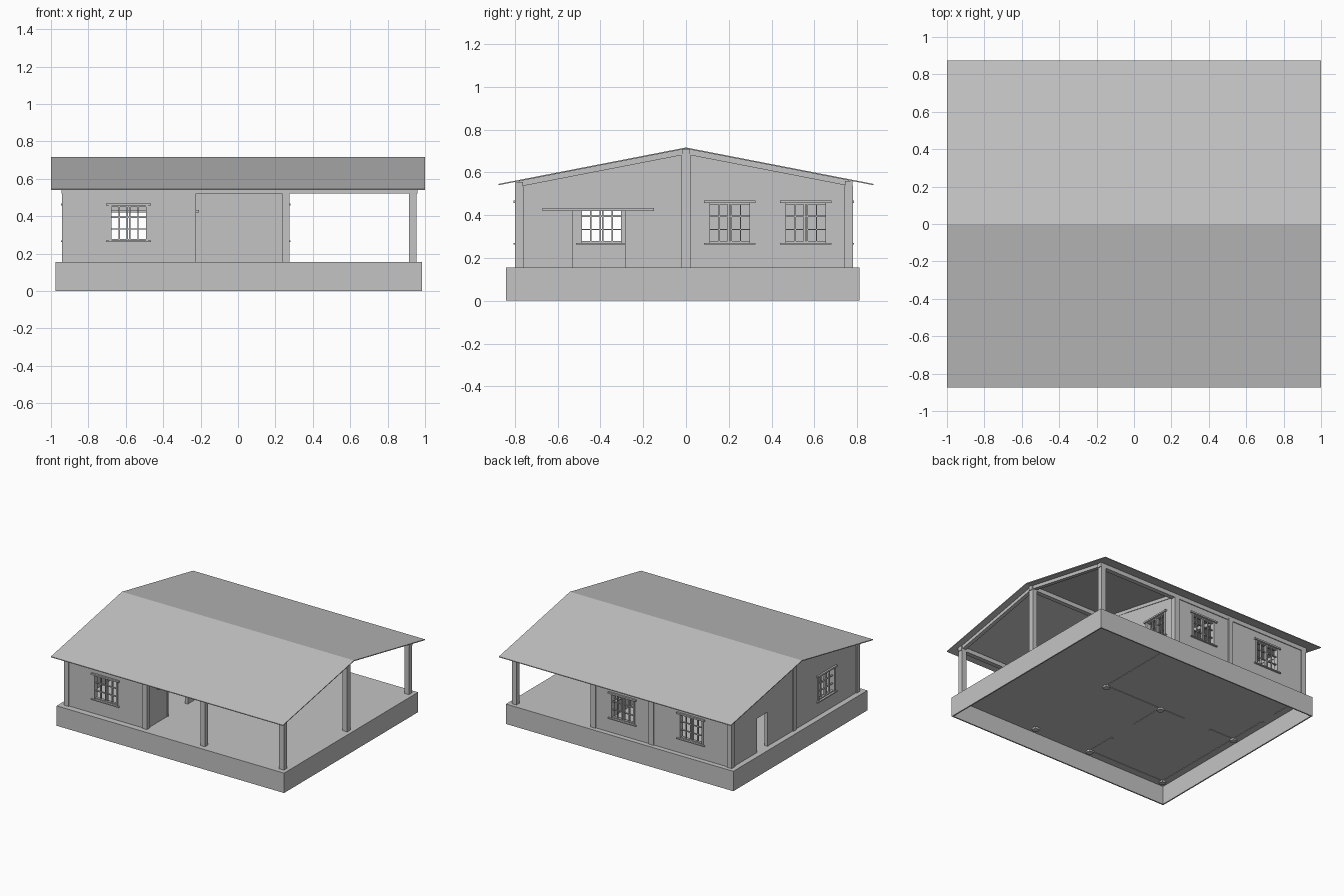
import bpy, bmesh
from mathutils import Vector

if "Cube" in bpy.data.objects:
    bpy.data.objects.remove(bpy.data.objects["Cube"])

grey = bpy.data.materials.new("plain_grey")
grey.use_nodes = True
grey.diffuse_color = (0.55, 0.55, 0.55, 1)
grey.node_tree.nodes["Principled BSDF"].inputs["Base Color"].default_value = (0.55, 0.55, 0.55, 1)

POST_X = (-0.92, -0.245, 0.255, 0.935)
FRONT, BACK = -0.78, 0.76
POST_Y = (FRONT, 0, BACK)
FLOOR = 0.155
RIDGE, SLOPE = 0.716, 0.194


def roof_z(y):
    return RIDGE - SLOPE * abs(y)


def finish(name, bm):
    bmesh.ops.recalc_face_normals(bm, faces=bm.faces)
    mesh = bpy.data.meshes.new(name)
    bm.to_mesh(mesh)
    bm.free()
    mesh.materials.append(grey)
    obj = bpy.data.objects.new(name, mesh)
    bpy.context.collection.objects.link(obj)
    return obj


def prism(bm, outline, offset):
    """Extrude a flat outline along an offset."""
    face = bm.faces.new([bm.verts.new(p) for p in outline])
    new = bmesh.ops.extrude_face_region(bm, geom=[face])["geom"]
    bmesh.ops.translate(bm, vec=Vector(offset),
                        verts=[v for v in new if isinstance(v, bmesh.types.BMVert)])


def box(bm, x0, x1, y0, y1, z0, z1):
    prism(bm, [(x0, y0, z0), (x1, y0, z0), (x1, y1, z0), (x0, y1, z0)], (0, 0, z1 - z0))


def slab(bm, axis, at, half, u0, u1, z0, z1):
    """Box lying in a wall plane: u runs along the given axis."""
    if axis == "x":
        box(bm, u0, u1, at - half, at + half, z0, z1)
    else:
        box(bm, at - half, at + half, u0, u1, z0, z1)


def wall(name, axis, at, u0, u1, openings=()):
    """Wall panel up to the roof; openings are (start, end, bottom, top)."""
    bm = bmesh.new()
    half = 0.012

    def piece(a, b, z0, z1=None):
        if axis == "x":
            box(bm, a, b, at - half, at + half, z0, z1 or roof_z(at) - 0.012)
        else:
            za, zb = (z1, z1) if z1 else (roof_z(a) - 0.01, roof_z(b) - 0.01)
            x = at - half
            prism(bm, [(x, a, z0), (x, b, z0), (x, b, zb), (x, a, za)], (2 * half, 0, 0))

    base = FLOOR - 0.013
    cursor = u0
    for a, b, low, high in openings:
        piece(cursor, a, base)
        piece(a, b, high)
        if low > FLOOR:
            piece(a, b, base, low)
        cursor = b
    piece(cursor, u1, base)
    finish(name, bm)


WIN_LOW, WIN_HIGH, DOOR_TOP = 0.27, 0.457, 0.42


def gap(c):
    return (c - 0.105, c + 0.105, WIN_LOW, WIN_HIGH)


def window(name, axis, at, c):
    """Two casements of two by three panes with head and sill boards."""
    bm = bmesh.new()
    for s in (-1, 1):
        slab(bm, axis, at, 0.018, *sorted((c + s * 0.105, c + s * 0.092)), WIN_LOW, WIN_HIGH)
        slab(bm, axis, at, 0.010, *sorted((c + s * 0.002, c + s * 0.010)), WIN_LOW, WIN_HIGH)
        slab(bm, axis, at, 0.006, c + s * 0.05 - 0.003, c + s * 0.05 + 0.003, WIN_LOW, WIN_HIGH)
    for i in (1, 2):
        z = WIN_LOW + i * (WIN_HIGH - WIN_LOW) / 3
        slab(bm, axis, at, 0.006, c - 0.1, c + 0.1, z - 0.003, z + 0.003)
    for z in (WIN_LOW, WIN_HIGH - 0.008):
        slab(bm, axis, at, 0.010, c - 0.1, c + 0.1, z, z + 0.008)
    slab(bm, axis, at, 0.026, c - 0.12, c + 0.12, WIN_HIGH, WIN_HIGH + 0.012)
    slab(bm, axis, at, 0.026, c - 0.12, c + 0.12, WIN_LOW - 0.008, WIN_LOW)
    finish(name, bm)


# Foundation: open-bottomed skirt with a thin deck
bm = bmesh.new()
X0, X1, Y0, Y1, T = -0.975, 0.985, -0.84, 0.81, 0.01
box(bm, X0, X1, Y0, Y1, FLOOR - T, FLOOR)
for y in (Y0, Y1 - T):
    box(bm, X0, X1, y, y + T, 0, FLOOR - T)
for x in (X0, X1 - T):
    box(bm, x, x + T, Y0 + T, Y1 - T, 0, FLOOR - T)
finish("foundation", bm)

# Posts and their round footings
posts, footings = bmesh.new(), bmesh.new()
for x in POST_X:
    for y in POST_Y:
        box(posts, x - 0.02, x + 0.02, y - 0.02, y + 0.02, FLOOR - 0.02, roof_z(y) - 0.03)
        made = bmesh.ops.create_cone(footings, cap_ends=True, segments=16,
                                     radius1=0.025, radius2=0.025, depth=0.02)
        bmesh.ops.translate(footings, verts=made["verts"], vec=(x, y, FLOOR - 0.014))
finish("posts", posts)
finish("post_footings", footings)

# Long beams and sloping rafters
bm = bmesh.new()
for y in POST_Y:
    top = roof_z(y) - 0.01
    box(bm, -0.945, 0.96, y - 0.018, y + 0.018, top - 0.032, top)
finish("long_beams", bm)
bm = bmesh.new()
for x in POST_X:
    for end in (FRONT, BACK):
        ze, zr = roof_z(end) - 0.006, RIDGE - 0.006
        prism(bm, [(x - 0.015, 0, zr), (x - 0.015, end, ze),
                   (x - 0.015, end, ze - 0.026), (x - 0.015, 0, zr - 0.026)], (0.03, 0, 0))
finish("rafters", bm)

# Thin gable roof
bm = bmesh.new()
E, ZE, TH = 0.875, 0.546, 0.006
prism(bm, [(-1, -E, ZE), (-1, 0, RIDGE), (-1, E, ZE),
           (-1, E, ZE - TH), (-1, 0, RIDGE - TH), (-1, -E, ZE - TH)], (2, 0, 0))
finish("roof", bm)

# Walls
W, M, E2 = POST_X[:3]
wall("front_wall", "x", FRONT, W, M, [gap(-0.585)])
wall("back_wall", "x", BACK, W, E2, [gap(-0.585), gap(0.005)])
wall("middle_wall", "x", 0, W, E2, [(-0.70, -0.46, FLOOR, DOOR_TOP)])
wall("end_wall_front_half", "y", W, FRONT, 0, [gap(-0.395)])
wall("end_wall_back_half", "y", W, 0, BACK, [(0.33, 0.46, FLOOR, DOOR_TOP)])
wall("front_room_porch_wall", "y", M, FRONT, 0, [(-0.53, -0.285, FLOOR, DOOR_TOP)])
wall("back_room_porch_wall", "y", E2, 0, BACK, [gap(0.205), gap(0.56)])

# Windows
window("front_window", "x", FRONT, -0.585)
window("back_window_1", "x", BACK, -0.585)
window("back_window_2", "x", BACK, 0.005)
window("end_window", "y", W, -0.395)
window("porch_window_1", "y", E2, 0.205)
window("porch_window_2", "y", E2, 0.56)

# Door rails and jamb
bm = bmesh.new()
slab(bm, "y", M + 0.024, 0.012, -0.67, -0.15, DOOR_TOP, DOOR_TOP + 0.014)
slab(bm, "x", -0.024, 0.012, -0.84, -0.32, DOOR_TOP, DOOR_TOP + 0.014)
slab(bm, "y", M, 0.016, -0.54, -0.528, FLOOR, DOOR_TOP)
finish("door_rails", bm)
